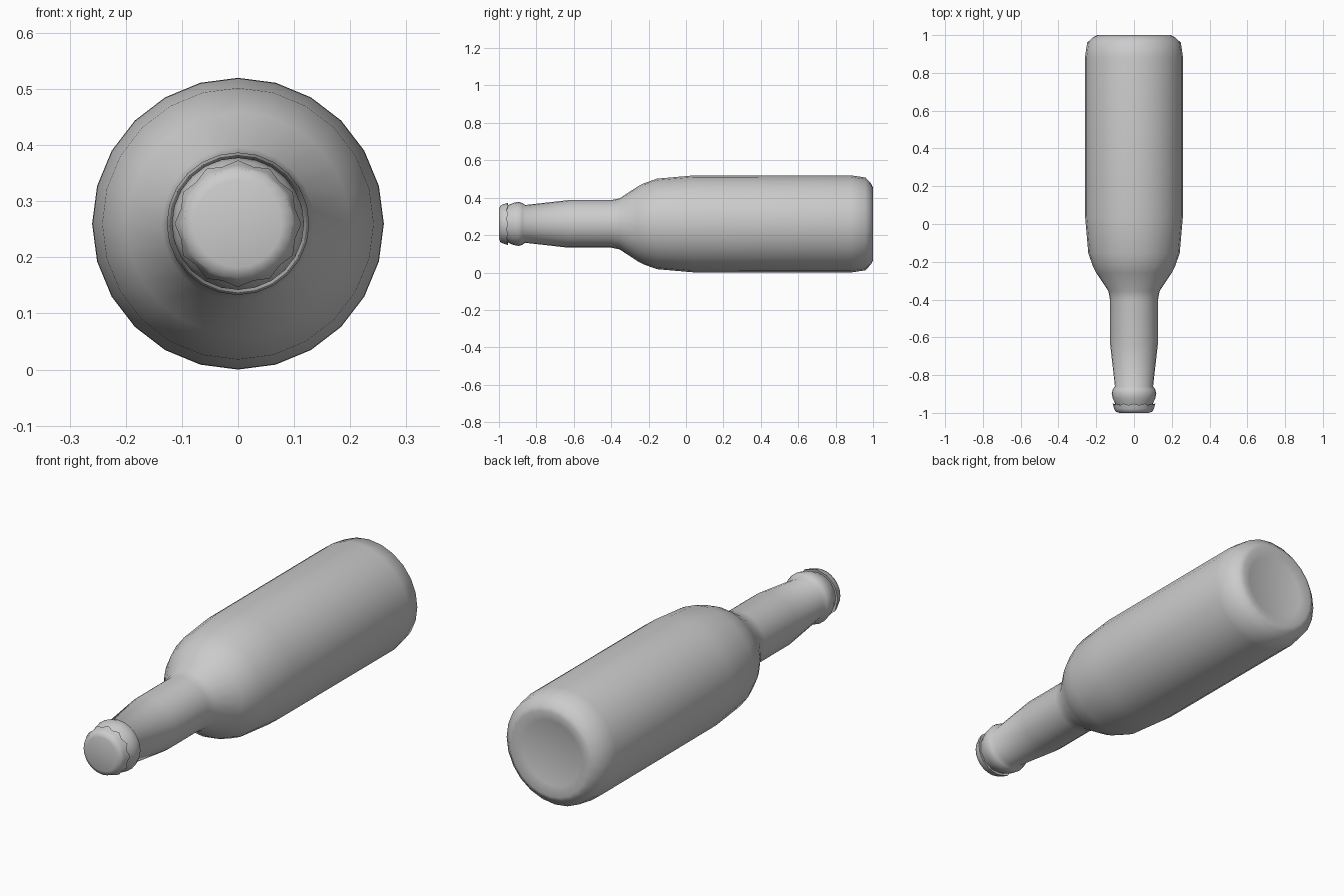
import bpy, math

if "Cube" in bpy.data.objects:
    bpy.data.objects.remove(bpy.data.objects["Cube"])

SIDES = 24
AXIS_Z = 0.26


def lathe(name, profile, crimp=None, angle=50):
    """Revolve (y, radius) points around the long axis; crimp scales radius and shifts y per ring."""
    verts, faces = [], []
    for i, (y, r) in enumerate(profile):
        wave, shift = crimp[i] if crimp else (0, 0)
        for k in range(SIDES):
            a = math.tau * k / SIDES
            s = 1 if k % 2 == 0 else -1
            rr = r + wave * s
            verts.append((rr * math.sin(a), y + shift * s, AXIS_Z + rr * math.cos(a)))
    for i in range(len(profile) - 1):
        for k in range(SIDES):
            n = (k + 1) % SIDES
            a, b = i * SIDES, (i + 1) * SIDES
            faces.append((a + k, b + k, b + n, a + n))
    # end caps
    last = (len(profile) - 1) * SIDES
    faces.append(tuple(range(SIDES)))
    faces.append(tuple(last + k for k in reversed(range(SIDES))))
    mesh = bpy.data.meshes.new(name)
    mesh.from_pydata(verts, [], faces)
    mesh.update()
    obj = bpy.data.objects.new(name, mesh)
    bpy.context.collection.objects.link(obj)
    bpy.ops.object.select_all(action='DESELECT')
    obj.select_set(True)
    bpy.context.view_layer.objects.active = obj
    # consistent outward normals
    bpy.ops.object.mode_set(mode='EDIT')
    bpy.ops.mesh.select_all(action='SELECT')
    bpy.ops.mesh.normals_make_consistent(inside=False)
    bpy.ops.object.mode_set(mode='OBJECT')
    bpy.ops.object.shade_smooth_by_angle(angle=math.radians(angle))
    return obj


# glass bottle: mouth, lip, neck, shoulder, body, rounded base with shallow dish
lathe("bottle", [
    (-0.975, 0.088), (-0.955, 0.098), (-0.925, 0.112), (-0.895, 0.118),
    (-0.875, 0.112), (-0.86, 0.101), (-0.63, 0.127), (-0.40, 0.127),
    (-0.355, 0.136), (-0.26, 0.199), (-0.225, 0.217), (-0.155, 0.242),
    (0.04, 0.259), (0.88, 0.26), (0.96, 0.248), (0.99, 0.215),
    (1.0, 0.195), (0.985, 0.15)])

# crimped crown cap
lathe("bottle_cap", [
    (-1.0, 0.078), (-0.993, 0.097), (-0.978, 0.103), (-0.955, 0.109), (-0.957, 0.098)],
    crimp=[(0, 0), (0, 0), (0.002, 0), (0.004, 0.004), (0.002, 0.004)])
